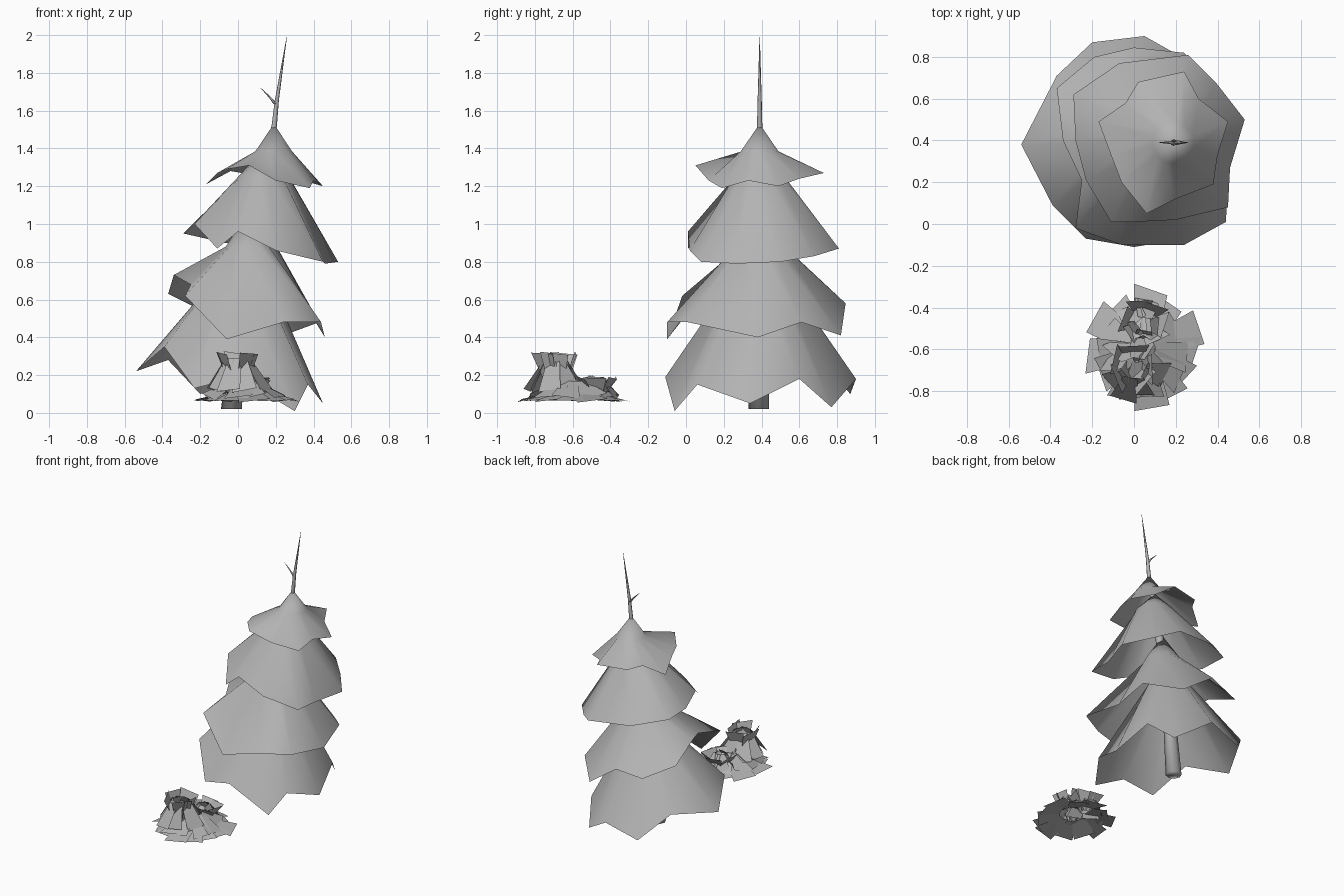
import bpy, math, random
from mathutils import Vector

random.seed(4)

GREY = bpy.data.materials.new("plain grey")
GREY.diffuse_color = (0.45, 0.45, 0.45, 1)


def make(name, verts, faces, smooth=True):
    me = bpy.data.meshes.new(name)
    me.from_pydata([tuple(v) for v in verts], [], faces)
    me.materials.append(GREY)
    me.polygons.foreach_set("use_smooth", [smooth] * len(faces))
    me.update()
    ob = bpy.data.objects.new(name, me)
    bpy.context.collection.objects.link(ob)
    return ob


# Branch skirt: peak, small ring, ragged rim (counter-clockwise from above)
def skirt(name, peak, ring_r, ring_z, rim):
    peak = Vector(peak)
    n = len(rim)
    verts = [peak]
    for x, y, z in rim:
        d = Vector((x - peak.x, y - peak.y, 0)).normalized()
        verts.append(Vector((peak.x, peak.y, ring_z)) + d * ring_r)
    verts += [Vector(p) for p in rim]
    faces = []
    for i in range(n):
        j = (i + 1) % n
        faces.append((0, 1 + i, 1 + j))
        faces.append((1 + i, 1 + n + i, 1 + n + j, 1 + j))
    return make(name, verts, faces)


skirt("bottom_branches", (0.02, 0.39, 0.92), 0.15, 0.70, [
    (-0.54, 0.38, 0.22), (-0.39, 0.09, 0.35), (-0.23, -0.07, 0.13),
    (0.0, -0.11, 0.19), (0.3, -0.06, 0.01), (0.37, 0.06, 0.15),
    (0.45, 0.34, 0.05), (0.38, 0.60, 0.18), (0.28, 0.77, 0.03),
    (0.05, 0.90, 0.18), (-0.20, 0.87, 0.10), (-0.37, 0.71, 0.28)])
skirt("lower_middle_branches", (0.07, 0.39, 1.09), 0.135, 0.88, [
    (-0.34, 0.40, 0.73), (-0.25, 0.21, 0.68), (-0.28, -0.02, 0.62),
    (-0.06, -0.10, 0.39), (0.24, -0.10, 0.48), (0.44, 0.01, 0.48),
    (0.46, 0.38, 0.40), (0.43, 0.61, 0.48), (0.24, 0.82, 0.41),
    (0.0, 0.845, 0.58), (-0.19, 0.80, 0.54), (-0.37, 0.65, 0.63)])
skirt("upper_middle_branches", (0.14, 0.39, 1.40), 0.13, 1.26, [
    (-0.28, 0.40, 0.95), (-0.23, 0.21, 1.0), (-0.11, 0.01, 0.87),
    (0.0, 0.01, 0.96), (0.20, 0.02, 0.86), (0.45, 0.08, 0.80),
    (0.46, 0.27, 0.79), (0.53, 0.50, 0.80), (0.39, 0.68, 0.83),
    (0.26, 0.81, 0.87), (-0.07, 0.77, 0.90), (-0.29, 0.62, 0.95)])
skirt("top_branches", (0.19, 0.39, 1.53), 0.10, 1.385, [
    (-0.17, 0.49, 1.21), (-0.11, 0.33, 1.27), (-0.06, 0.20, 1.29),
    (0.06, 0.05, 1.31), (0.20, 0.12, 1.23), (0.38, 0.19, 1.19),
    (0.40, 0.33, 1.23), (0.45, 0.49, 1.20), (0.31, 0.60, 1.24),
    (0.24, 0.73, 1.27), (0.02, 0.68, 1.27), (-0.04, 0.58, 1.28)])


# Tapered tube through (x, y, z, radius) stations
def tube(name, path, sides):
    verts, faces = [], []
    for x, y, z, r in path:
        for k in range(sides):
            a = 2 * math.pi * k / sides
            verts.append((x + r * math.cos(a), y + r * math.sin(a), z))
    for s in range(len(path) - 1):
        for k in range(sides):
            q = (k + 1) % sides
            a, b = s * sides, (s + 1) * sides
            faces.append((a + k, a + q, b + q, b + k))
    faces.append(tuple(range(sides - 1, -1, -1)))
    return make(name, verts, faces)


tube("trunk", [(-0.035, 0.385, 0.02, 0.055), (0.02, 0.39, 0.6, 0.04),
               (0.12, 0.39, 1.2, 0.025), (0.192, 0.39, 1.52, 0.014),
               (0.205, 0.39, 1.65, 0.011), (0.258, 0.39, 1.99, 0.001)], 8)
tube("top_twig", [(0.2, 0.39, 1.635, 0.012), (0.17, 0.39, 1.67, 0.007),
                  (0.12, 0.39, 1.72, 0.001)], 4)


# Bush: rings of flat leaf cards fanning out from a centre
def leaves(name, centre, count, inner, outer, w0, w1, jitter, turn=0):
    verts, faces = [], []
    c = Vector(centre)
    for i in range(count):
        a = 2 * math.pi * (i + turn + random.uniform(-0.3, 0.3)) / count
        out = Vector((math.cos(a), math.sin(a), 0))
        a += random.uniform(-0.3, 0.3)
        side = Vector((-math.sin(a), math.cos(a), 0))
        tilt = Vector((0, 0, random.uniform(-jitter, jitter)))
        k = random.uniform(0.88, 1.08)
        p = c + out * inner[0] + Vector((0, 0, inner[1]))
        q = c + out * outer[0] * k + Vector((0, 0, outer[1]))
        b = len(verts)
        verts += [p - side * w0, q - side * w1 - tilt,
                  q + side * w1 + tilt, p + side * w0]
        faces.append((b, b + 1, b + 2, b + 3))
    make(name, verts, faces, False)


leaves("bush_outer_leaves", (0.05, -0.60, 0), 12, (0.09, 0.11), (0.27, 0.065), 0.06, 0.085, 0.012)
leaves("bush_middle_leaves", (0.04, -0.60, 0), 10, (0.06, 0.17), (0.22, 0.085), 0.04, 0.075, 0.02)
leaves("bush_back_leaves", (0.05, -0.47, 0), 6, (0.02, 0.07), (0.11, 0.185), 0.025, 0.065, 0.015)
leaves("bush_back_drooping_leaves", (0.05, -0.48, 0), 5, (0.03, 0.19), (0.12, 0.08), 0.035, 0.06, 0.015)
leaves("bush_tall_leaves", (0.0, -0.68, 0), 5, (0.02, 0.10), (0.10, 0.315), 0.03, 0.075, 0.012)
leaves("bush_tall_drooping_leaves", (0.0, -0.69, 0), 8, (0.05, 0.29), (0.15, 0.12), 0.035, 0.065, 0.015, 0.5)
